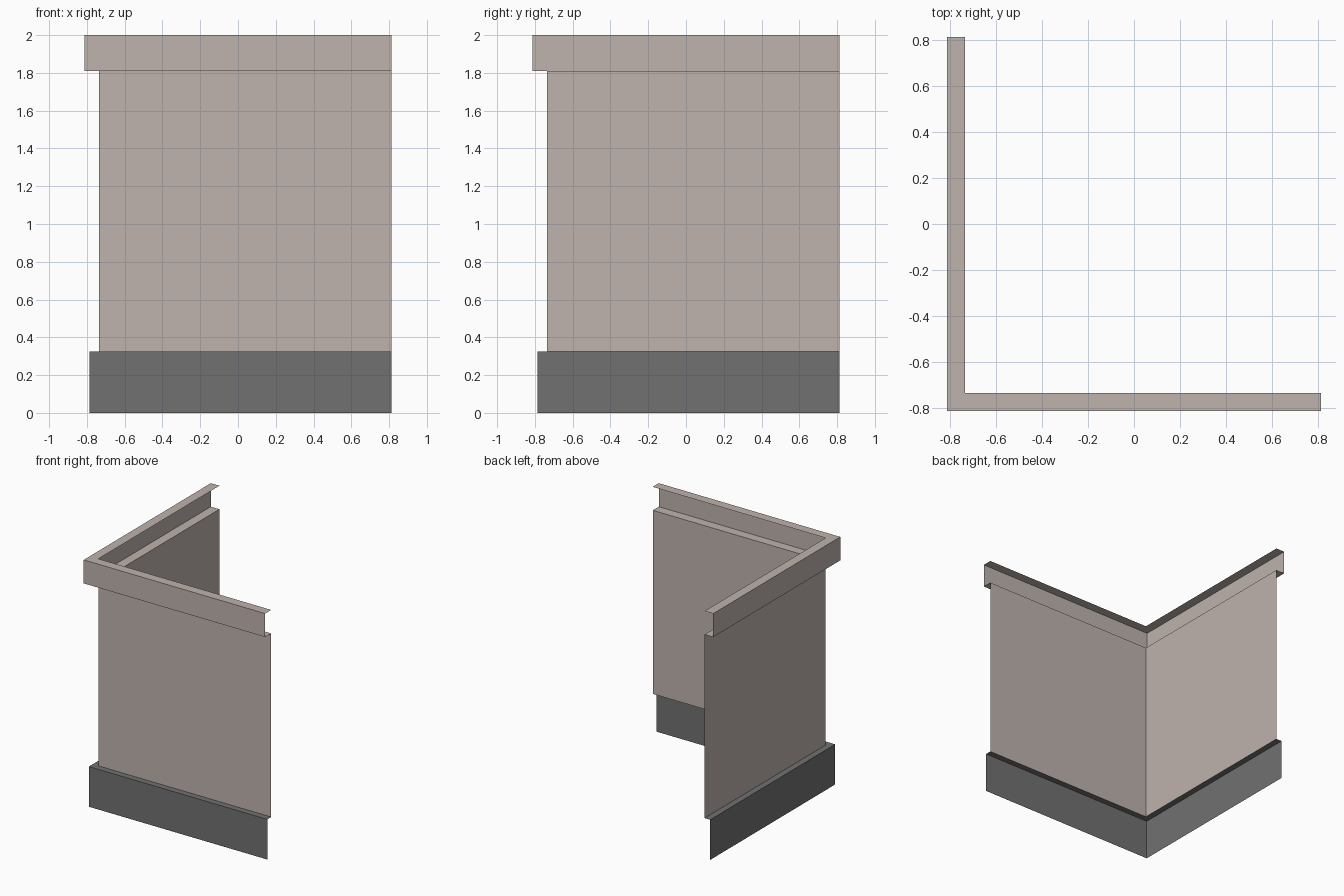
import bpy
import bmesh

cube = bpy.data.objects.get("Cube")
if cube:
    bpy.data.objects.remove(cube, do_unlink=True)

END = 0.812        # where both arms stop, and the outer reach of the cornice
WALL = 0.735       # distance of the wall panel from the centre
PLINTH = 0.785     # distance of the plinth face from the centre
PLINTH_TOP, CORNICE_BOTTOM, TOP = 0.325, 1.81, 2.0


def make_material(name, colour):
    mat = bpy.data.materials.new(name)
    mat.use_nodes = True
    mat.diffuse_color = colour
    bsdf = next(n for n in mat.node_tree.nodes if n.type == 'BSDF_PRINCIPLED')
    bsdf.inputs["Base Color"].default_value = colour
    bsdf.inputs["Roughness"].default_value = 0.8
    return mat


def sweep_corner(name, profile, mat):
    """Sweep an open (distance, height) profile, bottom first, round the mitred corner."""
    bm = bmesh.new()
    rows = [[bm.verts.new((x, y, z)) for x, y in ((-d, END), (-d, -d), (END, -d))]
            for d, z in profile]
    for low, high in zip(rows, rows[1:]):
        for i in range(2):
            bm.faces.new((low[i], low[i + 1], high[i + 1], high[i]))
    mesh = bpy.data.meshes.new(name)
    bm.to_mesh(mesh)
    bm.free()
    mesh.materials.append(mat)
    obj = bpy.data.objects.new(name, mesh)
    bpy.context.collection.objects.link(obj)
    return obj


plaster = make_material("warm_plaster", (0.521, 0.451, 0.418, 1))
stone = make_material("dark_stone", (0.165, 0.165, 0.165, 1))

# Plinth: outer face and the ledge back to the wall
sweep_corner("plinth", [(PLINTH, 0), (PLINTH, PLINTH_TOP), (WALL, PLINTH_TOP)], stone)

# Wall panels
sweep_corner("wall_panels", [(WALL, PLINTH_TOP), (WALL, CORNICE_BOTTOM)], plaster)

# Cornice: underside, outer face and top, open towards the inside
sweep_corner("cornice", [(WALL, CORNICE_BOTTOM), (END, CORNICE_BOTTOM),
                         (END, TOP), (WALL, TOP)], plaster)
